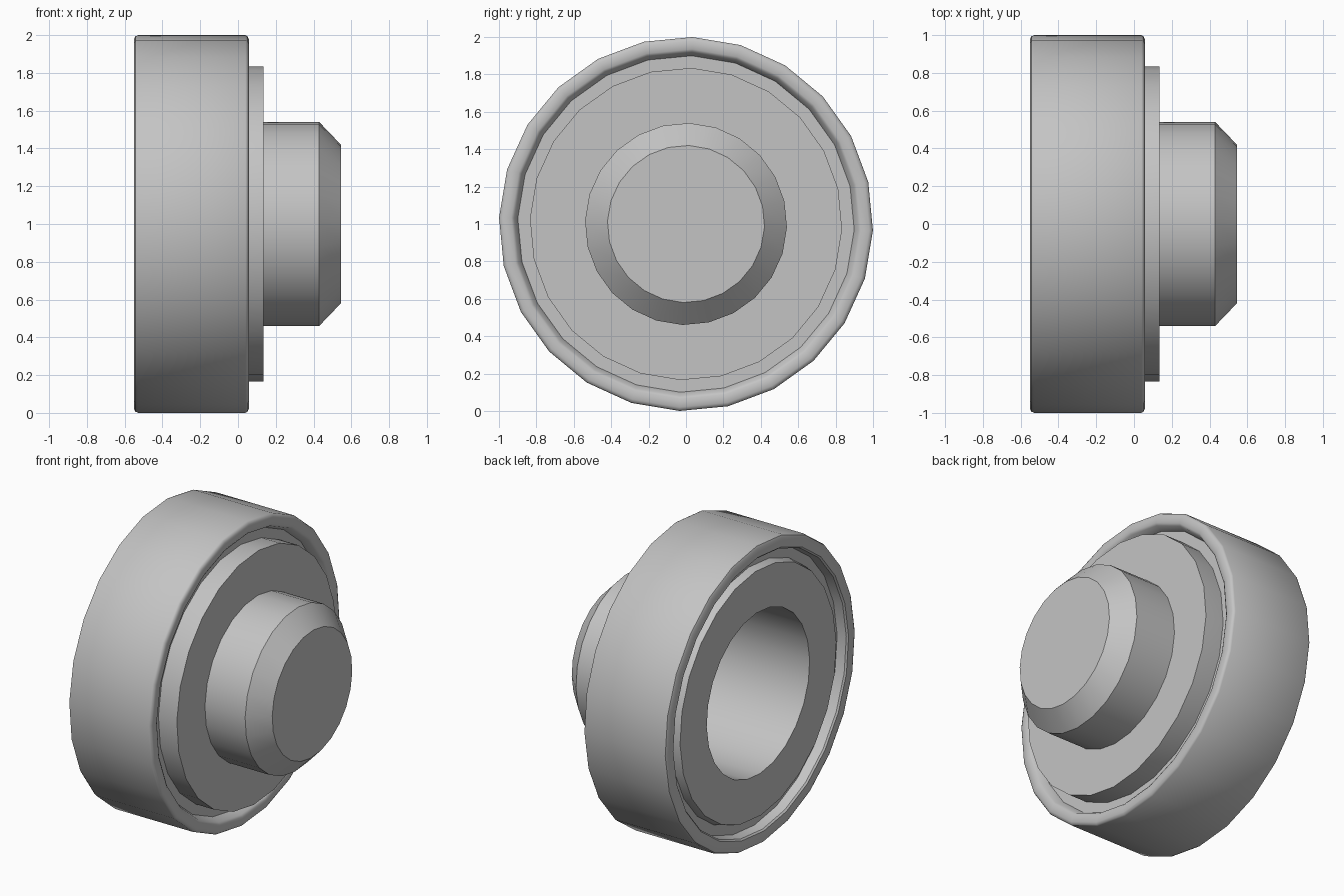
import bpy
import bmesh
import math

cube = bpy.data.objects.get("Cube")
if cube:
    bpy.data.objects.remove(cube, do_unlink=True)

SIDES = 24
TURN = math.radians(-2)

steel = bpy.data.materials.new("grey steel")
steel.use_nodes = True
GREY = (0.55, 0.55, 0.55, 1)
steel.diffuse_color = GREY
steel.node_tree.nodes["Principled BSDF"].inputs["Base Color"].default_value = GREY


def lathe(name, profile, closed=True, cap=False):
    """Spin an (x, radius) profile about the x axis."""
    bm = bmesh.new()
    rings = []
    for x, r in profile:
        angles = [TURN + math.tau * i / SIDES for i in range(SIDES)]
        rings.append([bm.verts.new((x, r * math.cos(a), r * math.sin(a) + 1))
                      for a in angles])
    pairs = list(zip(rings, rings[1:]))
    if closed:
        pairs.append((rings[-1], rings[0]))
    for a, b in pairs:
        for i in range(SIDES):
            j = (i + 1) % SIDES
            bm.faces.new((a[i], a[j], b[j], b[i]))
    if cap:
        bm.faces.new(rings[-1])
    bmesh.ops.recalc_face_normals(bm, faces=bm.faces)
    mesh = bpy.data.meshes.new(name)
    bm.to_mesh(mesh)
    bm.free()
    mesh.materials.append(steel)
    obj = bpy.data.objects.new(name, mesh)
    bpy.context.collection.objects.link(obj)
    bpy.ops.object.select_all(action="DESELECT")
    obj.select_set(True)
    bpy.context.view_layer.objects.active = obj
    bpy.ops.object.shade_smooth_by_angle(angle=math.radians(35))
    return obj


# Outer ring with softened rims and a recessed shield on each side
lathe("outer_ring", [
    (-0.48, 0.83), (-0.48, 0.90), (-0.54, 0.91), (-0.55, 0.92),
    (-0.55, 0.98), (-0.543, 0.994), (-0.53, 1.0),
    (0.04, 1.0), (0.05, 0.994), (0.057, 0.98),
    (0.057, 0.935), (0.047, 0.92), (0.0, 0.90), (0.0, 0.83)])

# Inner race with a bore through it
lathe("inner_race", [(-0.53, 0.54), (-0.53, 0.82), (-0.48, 0.835),
                     (0.135, 0.835), (0.135, 0.54)])

# Hollow stub with a chamfered, closed end
lathe("hub_stub", [(0.135, 0.54), (0.43, 0.54), (0.545, 0.42)],
      closed=False, cap=True)
